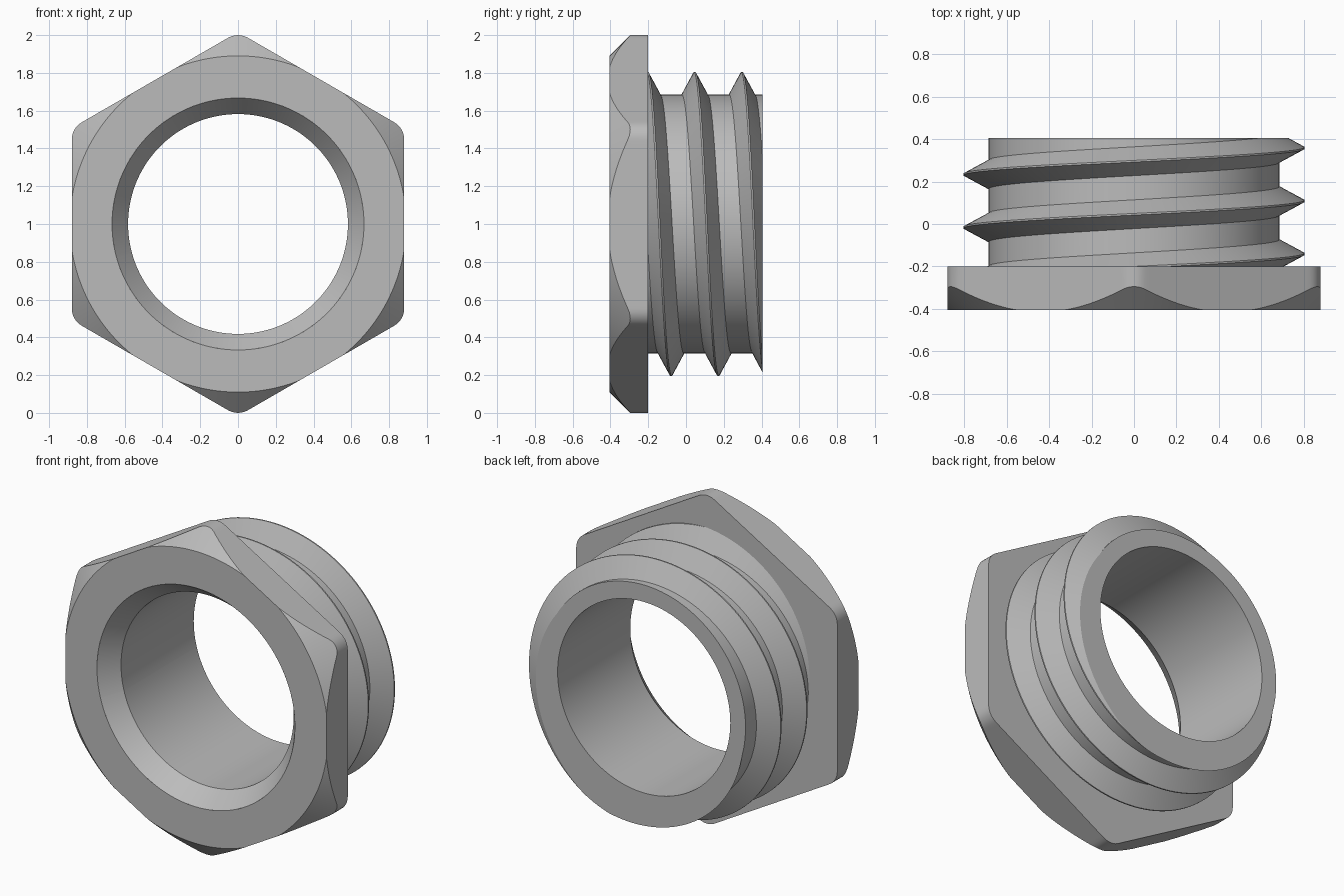
import bpy
import bmesh
from math import sin, cos, pi, sqrt, radians, tau
from mathutils import Vector

cube = bpy.data.objects.get("Cube")
if cube:
    bpy.data.objects.remove(cube)

FRONT, SHOULDER, END = -0.405, -0.2, 0.405
BORE, BORE_MOUTH, MOUTH_DEPTH = 0.582, 0.667, 0.11
ROOT, CREST, PITCH = 0.685, 0.804, 0.25

steel = bpy.data.materials.new("steel_grey")
steel.use_nodes = True
grey = (0.5, 0.5, 0.5, 1)
steel.diffuse_color = grey
steel.node_tree.nodes["Principled BSDF"].inputs["Base Color"].default_value = grey


def polar(angle, radius, y):
    """Point around the y axis; angle runs from the top towards +x."""
    return Vector((radius * sin(angle), y, 1 + radius * cos(angle)))


def finish(bm, name):
    bmesh.ops.remove_doubles(bm, verts=bm.verts, dist=1e-5)
    bmesh.ops.recalc_face_normals(bm, faces=bm.faces)
    mesh = bpy.data.meshes.new(name)
    bm.to_mesh(mesh)
    bm.free()
    mesh.materials.append(steel)
    obj = bpy.data.objects.new(name, mesh)
    bpy.context.collection.objects.link(obj)
    bpy.ops.object.select_all(action="DESELECT")
    obj.select_set(True)
    bpy.context.view_layer.objects.active = obj
    bpy.ops.object.shade_smooth_by_angle(angle=radians(28))
    return obj


def grid_faces(bm, columns):
    for a, b in zip(columns, columns[1:]):
        for i in range(len(a) - 1):
            bm.faces.new((a[i], a[i + 1], b[i + 1], b[i]))


# Hexagonal head: rounded corners, conical chamfer on the front
def hex_radius(angle):
    apothem, corner, fillet = 0.88, 1.0, 0.104
    off = abs((angle + pi / 6) % (pi / 3) - pi / 6)
    if off < radians(3.02):
        d = corner - fillet
        return d * cos(off) + sqrt(fillet ** 2 - (d * sin(off)) ** 2)
    return apothem / cos(pi / 6 - off)


bm = bmesh.new()
columns = []
for k in range(361):
    angle, face_r = radians(k), 0.89
    r = hex_radius(angle)
    section = [(BORE_MOUTH, FRONT), (min(r, face_r), FRONT),
               (r, FRONT + max(0, r - face_r)), (r, SHOULDER), (0.66, SHOULDER)]
    columns.append([bm.verts.new(polar(angle, *p)) for p in section])
grid_faces(bm, columns)
bmesh.ops.dissolve_degenerate(bm, dist=1e-5, edges=bm.edges)
finish(bm, "hex_head")

# Threaded sleeve: one helical strip whose turns weld together
bm = bmesh.new()
STEPS, TURNS = 144, 6
profile = [(-0.068, ROOT), (-0.004, CREST), (0.004, CREST),
           (0.068, ROOT), (PITCH - 0.068, ROOT)]
columns = []
for k in range(STEPS * TURNS + 1):
    turn = k / STEPS
    y = 0.046 + PITCH * (turn - TURNS / 2)
    columns.append([bm.verts.new(polar(tau * turn, r, y + dy)) for dy, r in profile])
grid_faces(bm, columns)
bmesh.ops.remove_doubles(bm, verts=bm.verts, dist=1e-4)

# Trim the thread square at both ends
for y, side in ((SHOULDER - 0.02, -1), (END, 1)):
    bmesh.ops.bisect_plane(bm, geom=bm.verts[:] + bm.edges[:] + bm.faces[:],
                           plane_co=(0, y, 0), plane_no=(0, side, 0), clear_outer=True)
bmesh.ops.remove_doubles(bm, verts=bm.verts, dist=1e-4)

# End face, bore and countersunk mouth, drawn inwards from the rear rim
rim = [e for e in bm.edges if e.is_boundary
       and all(abs(v.co.y - END) < 1e-3 for v in e.verts)]
for radius, y in ((BORE, END), (BORE, FRONT + MOUTH_DEPTH), (BORE_MOUTH, FRONT)):
    new = bmesh.ops.extrude_edge_only(bm, edges=rim)["geom"]
    rim = [g for g in new if isinstance(g, bmesh.types.BMEdge)]
    for v in (g for g in new if isinstance(g, bmesh.types.BMVert)):
        ray = Vector((v.co.x, 0, v.co.z - 1)).normalized() * radius
        v.co = (ray.x, y, 1 + ray.z)
finish(bm, "threaded_sleeve")
